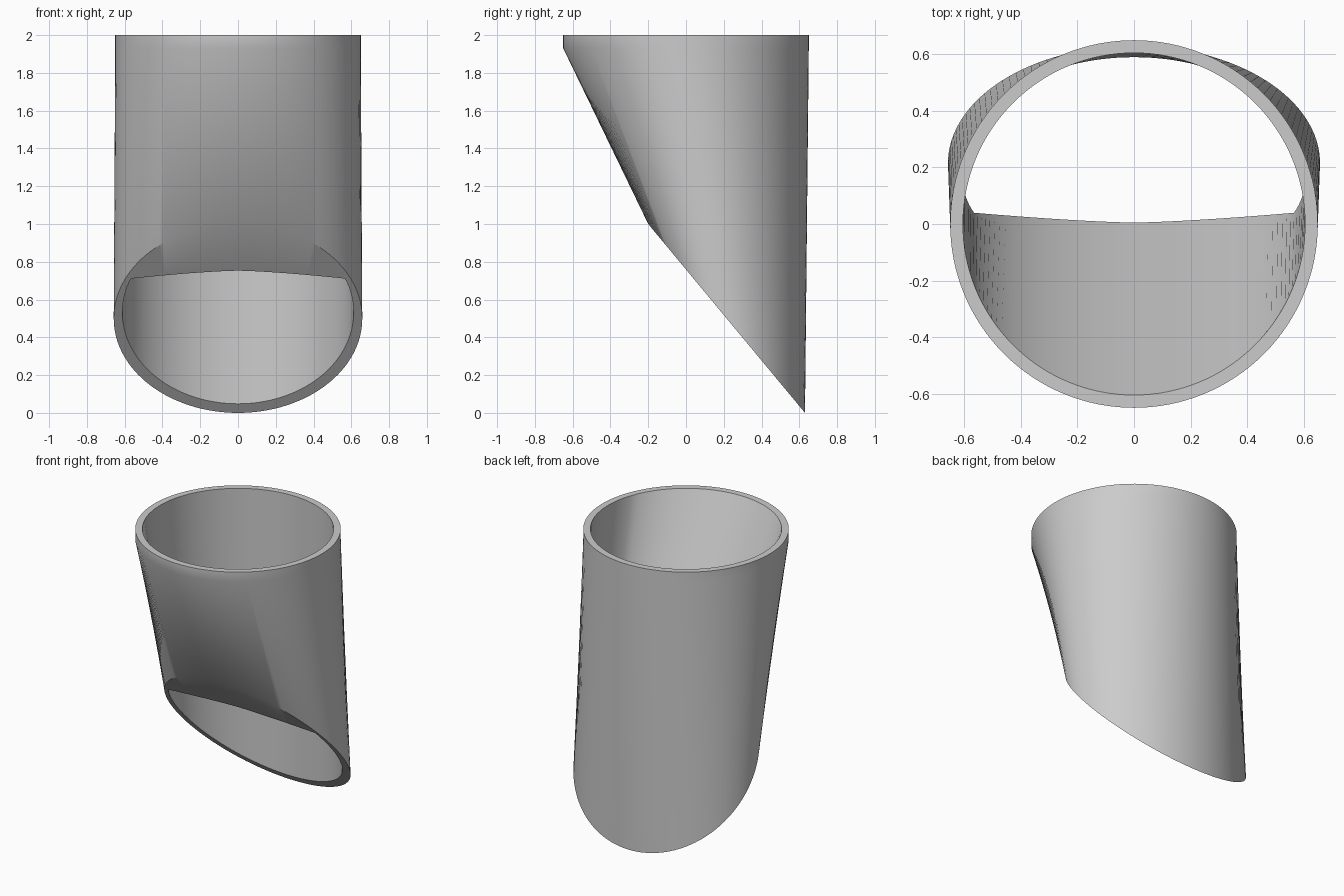
import bpy, bmesh
from math import sin, cos, pi, radians

default = bpy.data.objects.get("Cube")
if default:
    bpy.data.objects.remove(default, do_unlink=True)

SEGMENTS = 128
TOP, COLLAR = 2.0, 1.93
OUTER, INNER = 0.65, 0.605


def cut_height(y):
    """Height of the sloping cut across the bottom end."""
    return 1 - (y + 0.2) / 0.83


def ring(radius, z):
    """Level circle, starting at the left side."""
    return [(radius * cos(a), radius * sin(a), z) for a in angles]


def cut_ring(width, centre, depth, ledge=False):
    """Ellipse on the sloping cut; a ledge trims its front edge."""
    points = []
    for a in angles:
        x, y = width * cos(a), centre + depth * sin(a)
        if ledge:
            y = max(y, 0.005 + 0.035 * abs(x / 0.57) ** 1.4)
        points.append((x, y, cut_height(y)))
    return points


angles = [2 * pi * i / SEGMENTS for i in range(SEGMENTS)]

# Tube wall: up the outside, over the rim, down the inside, across the cut
sections = [
    cut_ring(0.658, 0.215, 0.415),
    ring(OUTER, COLLAR),
    ring(OUTER, TOP),
    ring(INNER, TOP),
    cut_ring(0.612, 0.19, 0.40, ledge=True),
]
bm = bmesh.new()
loops = [[bm.verts.new(p) for p in section] for section in sections]
for k, low in enumerate(loops):
    high = loops[(k + 1) % len(loops)]
    for i in range(SEGMENTS):
        j = (i + 1) % SEGMENTS
        bm.faces.new((low[i], low[j], high[j], high[i]))
bmesh.ops.recalc_face_normals(bm, faces=bm.faces)
mesh = bpy.data.meshes.new("angled_tube")
bm.to_mesh(mesh)
bm.free()

tube = bpy.data.objects.new("angled_tube", mesh)
bpy.context.collection.objects.link(tube)

# Plain grey finish
grey = bpy.data.materials.new("light grey")
grey.use_nodes = True
colour = (0.6, 0.6, 0.6, 1)
grey.diffuse_color = colour
grey.node_tree.nodes["Principled BSDF"].inputs["Base Color"].default_value = colour
mesh.materials.append(grey)

bpy.ops.object.select_all(action="DESELECT")
tube.select_set(True)
bpy.context.view_layer.objects.active = tube
bpy.ops.object.shade_smooth_by_angle(angle=radians(30))
